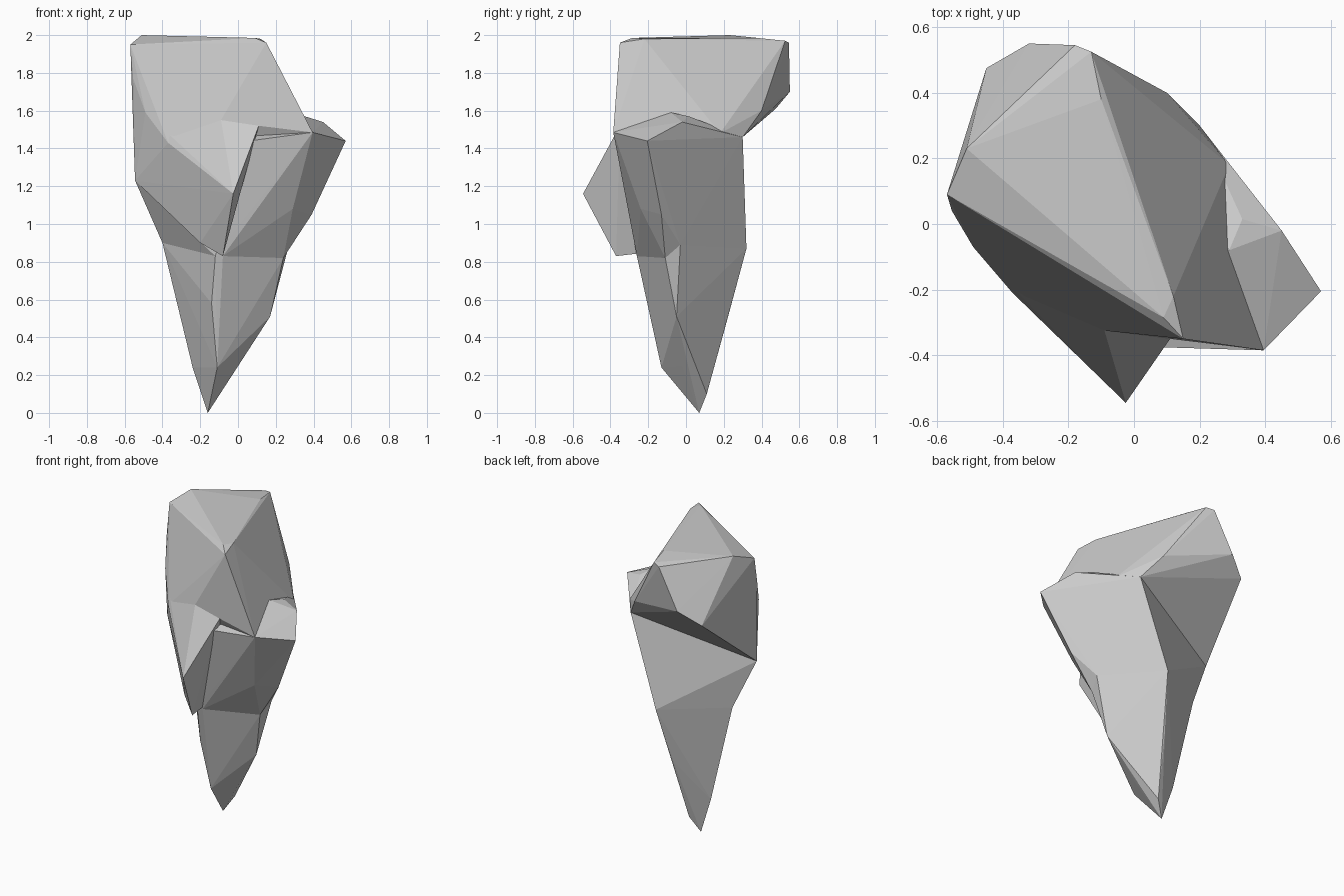
import bpy, bmesh

if "Cube" in bpy.data.objects:
    bpy.data.objects.remove(bpy.data.objects["Cube"])

# Each chunk of the boulder is the convex hull of a few corner points
def chunk(name, pts):
    bm = bmesh.new()
    for p in pts:
        bm.verts.new(p)
    bmesh.ops.convex_hull(bm, input=bm.verts[:])
    bmesh.ops.delete(bm, geom=[v for v in bm.verts if not v.link_faces], context='VERTS')
    bmesh.ops.recalc_face_normals(bm, faces=bm.faces[:])
    me = bpy.data.meshes.new(name)
    bm.to_mesh(me)
    bm.free()
    ob = bpy.data.objects.new(name, me)
    bpy.context.collection.objects.link(ob)
    return ob

# Corners shared by several chunks
left = (-.545, .03, 1.23)
back = (.2, .3, 1.46)
front_right = (.395, -.385, 1.485)
notch = (.06, -.375, 1.44)
brow = [(.11, -.35, 1.52), (-.09, -.325, 1.55), (-.37, -.21, 1.43), (-.49, -.07, 1.59)]
waist = [(.24, -.11, .82), (.27, -.03, .89), (0, .32, .87),
         (-.4, .08, .9), (-.12, -.26, .83), (-.08, -.26, .83)]

# Overhanging cap
cap = chunk("rock_cap", brow + [
    (-.57, .09, 1.95), (-.23, -.12, 1.91), (.09, -.285, 1.985), (.15, -.35, 1.96),
    (-.51, .23, 2.0), (-.18, .545, 1.96), (-.13, .525, 1.97), (-.1, .38, 1.985),
    (.12, -.22, 1.98), (-.32, .55, 1.70), (-.45, .475, 1.61), (.10, .40, 1.6),
    (.29, .18, 1.48), (-.555, .04, 1.77), back, front_right, left])

# Slab jutting out at the front left
slab = chunk("front_slab", brow + [
    notch, (-.025, -.545, 1.16), (-.08, -.37, .83), (-.2, -.28, .9),
    left, (-.1, .1, 1.6), (-.1, 0, 1.0), (-.08, -.2, .85)])

# Shoulder with the corner on the right
shoulder = chunk("rock_shoulder", waist + [
    front_right, notch, (.26, -.365, 1.445), (.57, -.205, 1.44), (.45, -.02, 1.54),
    (.33, .015, 1.57), (.29, -.08, 1.59), (.29, .18, 1.48), back, left,
    (.29, -.24, 1.08), (.39, -.13, 1.05), (-.5, .03, 1.18), (-.05, .02, .75)])

# Tapering foot
foot = chunk("rock_foot", waist + [
    (.17, -.05, .51), (-.14, -.2, .58), (-.3, .07, .53), (-.06, .22, .5),
    (-.24, .08, .24), (-.11, -.13, .24), (-.02, -.02, .25), (-.1, .11, .1),
    (-.16, .07, 0), (-.05, 0, 1.0)])

# Fuse the chunks into one faceted boulder
bpy.context.view_layer.objects.active = cap
for part in (slab, shoulder, foot):
    mod = cap.modifiers.new("fuse", 'BOOLEAN')
    mod.operation = 'UNION'
    mod.solver = 'EXACT'
    mod.object = part
    bpy.ops.object.modifier_apply(modifier=mod.name)
    bpy.data.objects.remove(part)
cap.name = "boulder"
